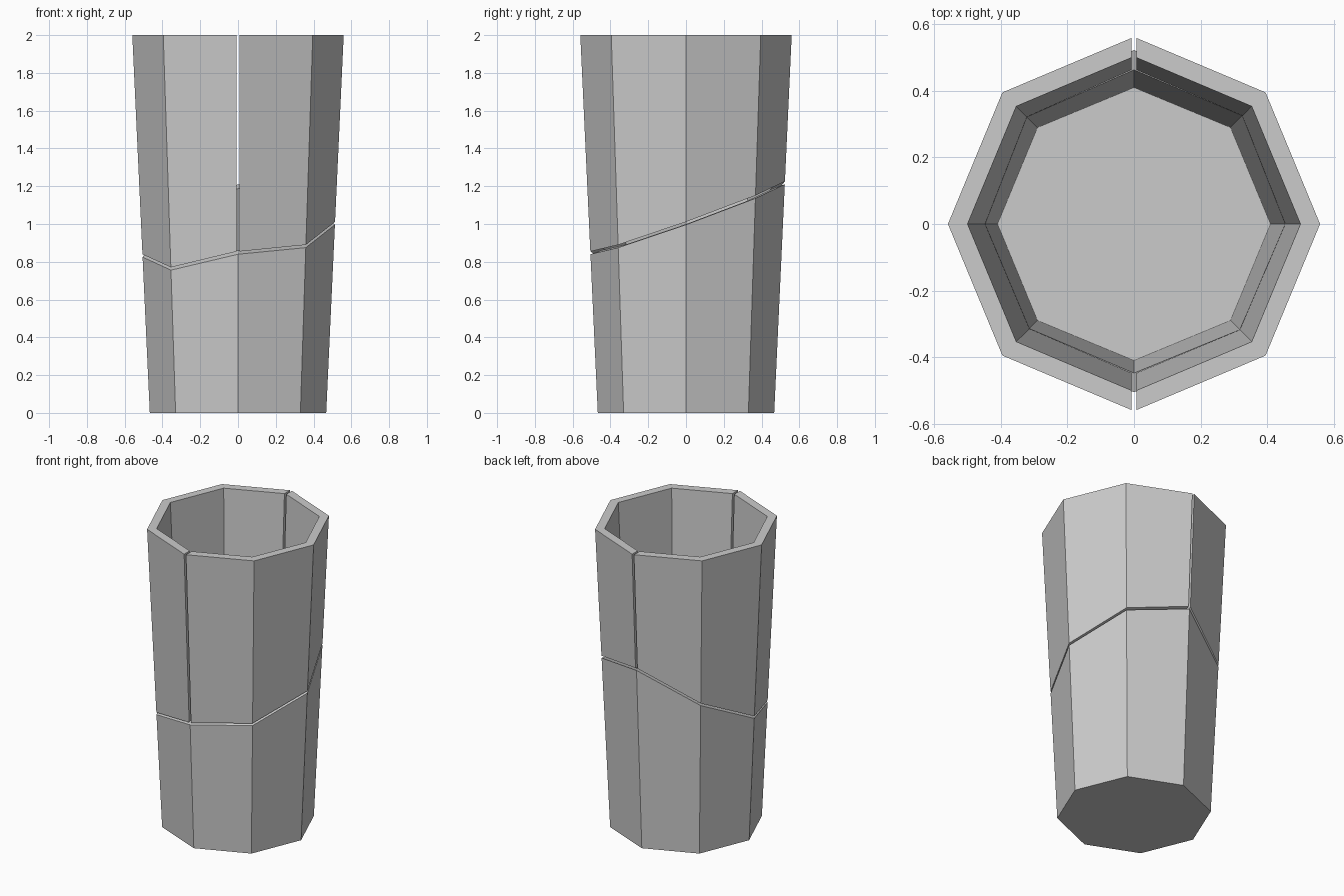
import bpy, bmesh
from math import cos, sin, radians

if "Cube" in bpy.data.objects:
    bpy.data.objects.remove(bpy.data.objects["Cube"])

OUTER, INNER, TAPER = 0.467, 0.408, 0.0463   # wall radii at z = 0, growth per unit height
FLOOR, TOP = 0.055, 2.0
SLIT = 0.007                                  # half width of the vertical slit
LOW, HIGH = 1.022, 1.037                      # both sides of the slanted gap


def slope(angle):
    # the slanted cut is one plane on the right half, another on the left
    bx = -0.05 if cos(angle) > 0 else 0.39
    return bx * cos(angle) + 0.36 * sin(angle)


def on_wall(radius, angle, z):
    r = radius + TAPER * z
    return [r * cos(angle), r * sin(angle), z]


def on_cut(radius, angle, height):
    k = slope(angle)
    return on_wall(radius, angle, (height + k * radius) / (1 - k * TAPER))


def finish(name, bm):
    bmesh.ops.recalc_face_normals(bm, faces=bm.faces)
    mesh = bpy.data.meshes.new(name)
    bm.to_mesh(mesh)
    bm.free()
    obj = bpy.data.objects.new(name, mesh)
    bpy.context.collection.objects.link(obj)


def skin(bm, sections, closed):
    # join neighbouring cross-sections of the wall with flat quads
    n = len(sections[0])
    count = len(sections) if closed else len(sections) - 1
    for i in range(count):
        a, b = sections[i], sections[(i + 1) % len(sections)]
        for j in range(n - 1 if closed else n):
            k = (j + 1) % n
            bm.faces.new((a[j], b[j], b[k], a[k]))


# lower cup with slanted rim and closed floor
bm = bmesh.new()
sections = []
for i in range(8):
    t = radians(45 * i)
    pts = (on_wall(OUTER, t, 0), on_cut(OUTER, t, LOW),
           on_cut(INNER, t, LOW), on_wall(INNER, t, FLOOR))
    sections.append([bm.verts.new(p) for p in pts])
skin(bm, sections, True)
bm.faces.new([s[0] for s in sections])
bm.faces.new([s[3] for s in sections])
finish("lower_cup", bm)

# two upper wall halves, separated by the slit
for name, start, side in (("upper_right_wall", -90, 1), ("upper_left_wall", 90, -1)):
    bm = bmesh.new()
    sections = []
    for i in range(5):
        t = radians(start + 45 * i)
        # nudge end angles into this half so they use its cut plane
        t += radians(0.001) * (1 if i == 0 else -1 if i == 4 else 0)
        pts = [on_cut(OUTER, t, HIGH), on_wall(OUTER, t, TOP),
               on_wall(INNER, t, TOP), on_cut(INNER, t, HIGH)]
        for p in pts:
            p[0] = side * max(side * p[0], SLIT)
        sections.append([bm.verts.new(p) for p in pts])
    skin(bm, sections, False)
    bm.faces.new(sections[0])
    bm.faces.new(sections[-1])
    finish(name, bm)
